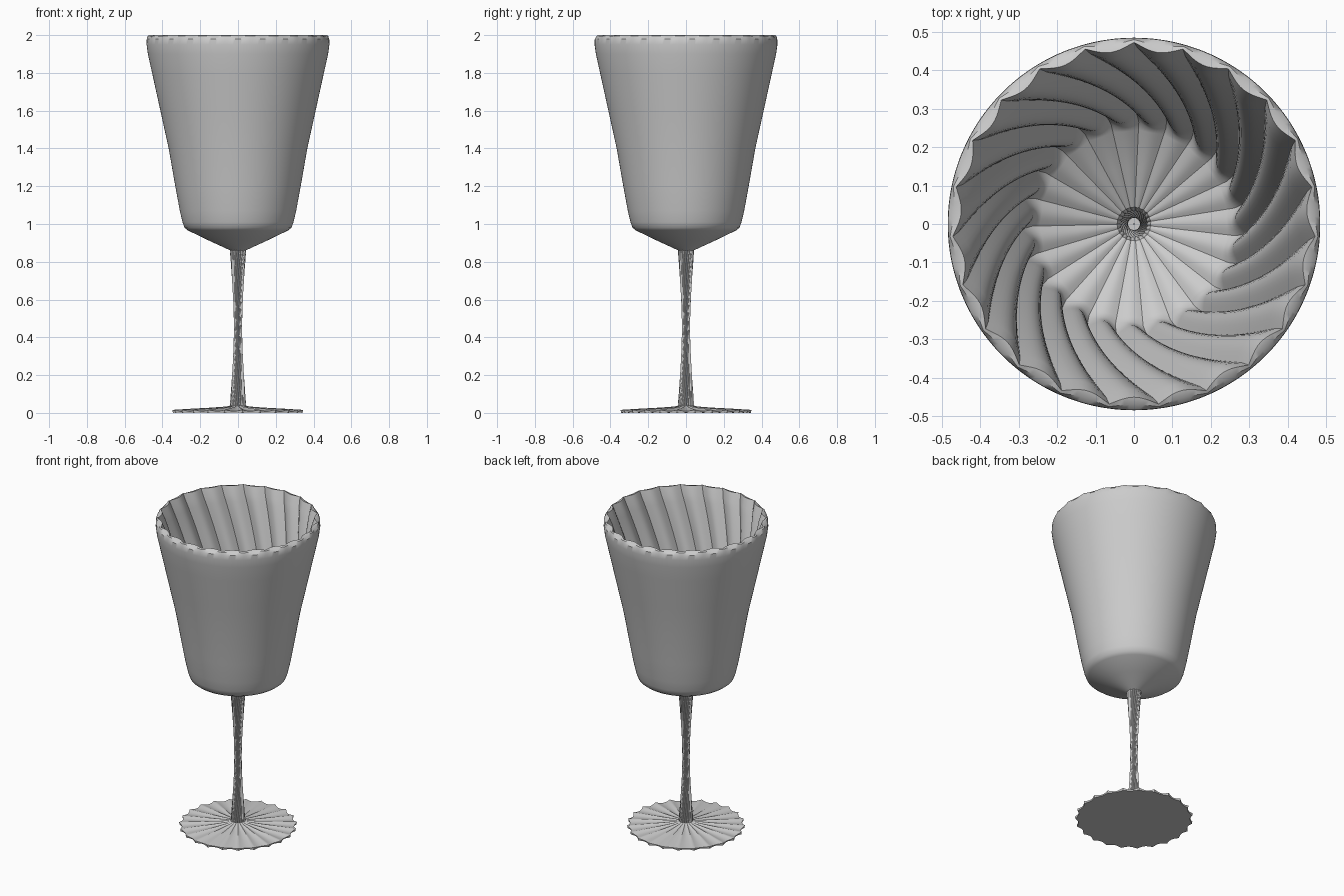
import bpy
import math

cube = bpy.data.objects.get("Cube")
if cube:
    bpy.data.objects.remove(cube, do_unlink=True)

FLUTES = 23
STEPS = 10
SEGMENTS = FLUTES * STEPS

grey = bpy.data.materials.new("plain grey")
grey.use_nodes = True
GREY = (0.6, 0.6, 0.6, 1)
grey.diffuse_color = GREY
grey.node_tree.nodes["Principled BSDF"].inputs["Base Color"].default_value = GREY


def mix(a, b, t):
    return a + (b - a) * t


def fluted(name, rings, phase=90, cap=False):
    """Loft rings of (radius, height, twist, flute depth, ripple height)."""
    verts, faces = [], []
    for radius, z, twist, depth, ripple in rings:
        for j in range(SEGMENTS):
            # cusps point outward, lobes bulge inward
            lobe = math.sin(math.pi * (j % STEPS) / STEPS)
            a = math.tau * j / SEGMENTS + math.radians(phase + twist)
            r = radius - depth * lobe
            verts.append((r * math.cos(a), r * math.sin(a), z + ripple * lobe))
    for i in range(len(rings) - 1):
        for j in range(SEGMENTS):
            k = (j + 1) % SEGMENTS
            low, high = i * SEGMENTS, (i + 1) * SEGMENTS
            faces.append((low + j, low + k, high + k, high + j))
    if cap:
        faces.append(tuple(reversed(range(SEGMENTS))))
    mesh = bpy.data.meshes.new(name)
    mesh.from_pydata(verts, [], faces)
    mesh.materials.append(grey)
    obj = bpy.data.objects.new(name, mesh)
    bpy.context.collection.objects.link(obj)
    bpy.ops.object.select_all(action="DESELECT")
    obj.select_set(True)
    bpy.context.view_layer.objects.active = obj
    bpy.ops.object.shade_smooth_by_angle(angle=math.radians(35))
    return obj


# Bowl: smooth round outside, twisted flutes inside
outside = [(0.04, 0.86), (0.16, 0.915), (0.265, 0.966), (0.283, 0.98),
           (0.294, 1.01), (0.308, 1.07), (0.332, 1.2), (0.367, 1.4),
           (0.411, 1.6), (0.455, 1.8), (0.477, 1.9), (0.484, 1.95),
           (0.483, 1.98)]
bowl = [(r, z, 0, 0, 0) for r, z in outside]
bowl += [(0.479, 1.995, 0, 0.01, 0), (0.472, 2.0, 0, 0.022, 0)]
WALL = 24
for i in range(1, WALL + 1):
    t = i / WALL
    z = mix(1.985, 1.05, t)
    bowl.append((mix(0.468, 0.29, t ** 0.85), z, -32 * t, 0.026, 0))
bowl += [(0.283, 1.015, -33, 0.022, 0.002), (0.265, 0.992, -34, 0.012, 0.005),
         (0.245, 0.98, -34, 0.004, 0.008), (0.15, 0.937, -34, 0.002, 0.005),
         (0.045, 0.89, -34, 0.002, 0.001), (0.036, 0.865, -36, 0.003, 0)]
fluted("bowl", bowl)

# Stem: hollow twisted tube, pinched at the waist
LEVELS = 28
stem = []
for side, wall in ((1, 0), (-1, 0.004)):
    for i in range(LEVELS + 1):
        t = i / LEVELS if side > 0 else 1 - i / LEVELS
        waist = 2 * t - 1
        radius = math.sqrt(0.022 ** 2 + (0.044 ** 2 - 0.022 ** 2) * waist ** 2)
        stem.append((radius - wall, mix(0.03, 0.87, t), mix(-154, -34, t),
                     0.12 * radius, 0))
fluted("stem", stem)

# Foot: scalloped disc with radial ripples
foot = [(0.345, 0.0, 0, 0.016, 0.003), (0.347, 0.016, 0, 0.016, -0.006),
        (0.25, 0.022, 0, 0.008, -0.007), (0.14, 0.028, 0, 0.004, -0.006),
        (0.06, 0.034, 0, 0.003, -0.003), (0.044, 0.038, 0, 0.003, 0),
        (0.03, 0.038, 0, 0.002, 0), (0.026, 0.01, 0, 0.002, 0),
        (0.001, 0.01, 0, 0, 0)]
fluted("foot", foot, phase=180, cap=True)
